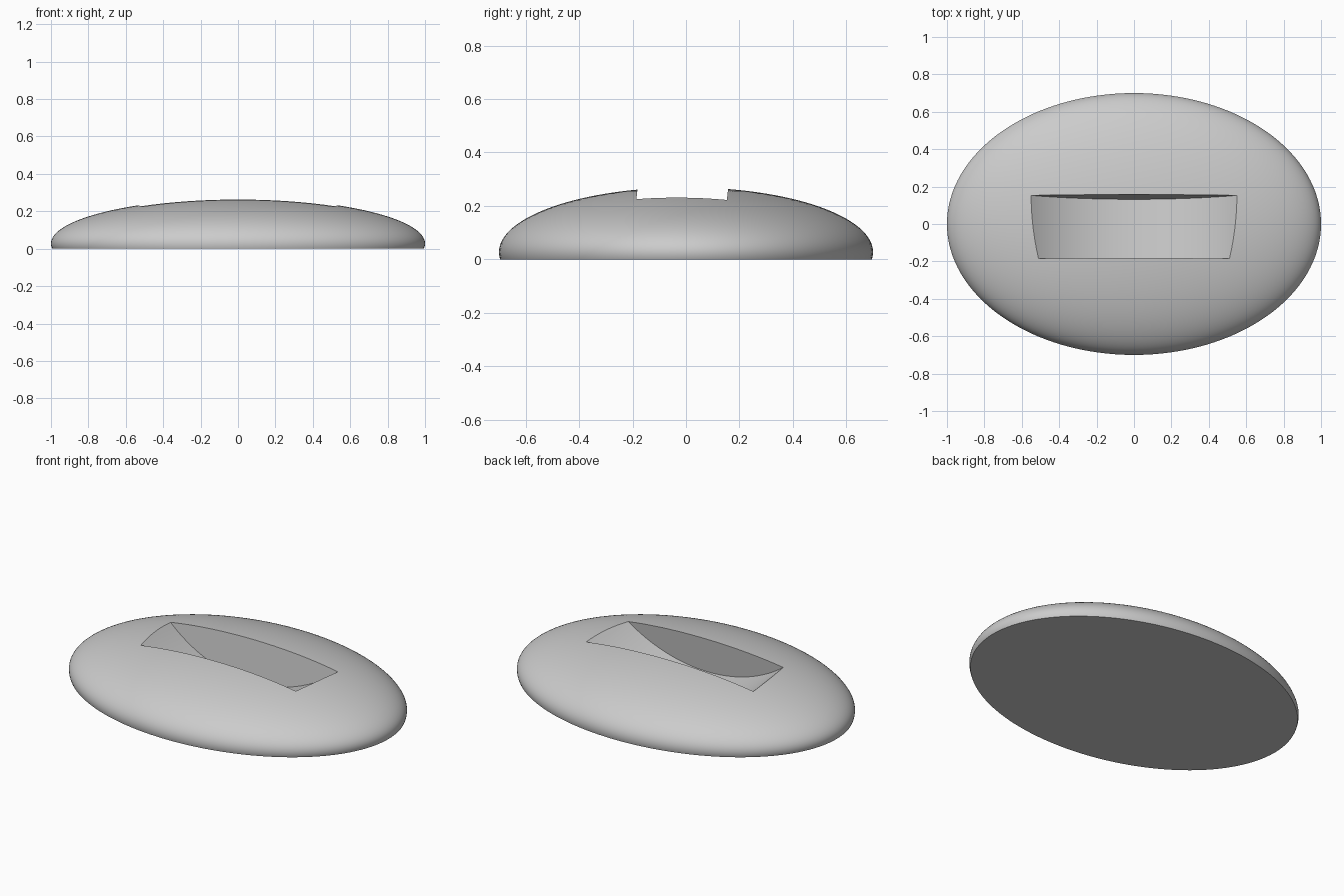
import bpy, bmesh, math
from mathutils import Matrix, Vector

default = bpy.data.objects.get("Cube")
if default:
    bpy.data.objects.remove(default, do_unlink=True)

grey = bpy.data.materials.new("Plain grey")
grey.use_nodes = True
colour = (0.6, 0.6, 0.6, 1)
grey.diffuse_color = colour
grey.node_tree.nodes["Principled BSDF"].inputs["Base Color"].default_value = colour


def add_object(name, bm):
    mesh = bpy.data.meshes.new(name)
    bmesh.ops.recalc_face_normals(bm, faces=bm.faces[:])
    bm.to_mesh(mesh)
    bm.free()
    mesh.materials.append(grey)
    obj = bpy.data.objects.new(name, mesh)
    bpy.context.collection.objects.link(obj)
    return obj


# Flattened oval pebble, sliced flat just below its widest level
bm = bmesh.new()
bmesh.ops.create_uvsphere(bm, u_segments=128, v_segments=64, radius=1)
bmesh.ops.scale(bm, vec=(1, 0.7, 0.242), verts=bm.verts)
bmesh.ops.translate(bm, vec=(0, 0, 0.027), verts=bm.verts)
cut = bmesh.ops.bisect_plane(bm, geom=bm.verts[:] + bm.edges[:] + bm.faces[:],
                             plane_co=(0, 0, 0), plane_no=(0, 0, 1), clear_inner=True)
rim = [e for e in cut["geom_cut"] if isinstance(e, bmesh.types.BMEdge)]
bmesh.ops.contextual_create(bm, geom=rim)
body = add_object("pebble_stand", bm)

# Leaning disc that hollows out the round-bottomed slot
lean = math.radians(6)
bm = bmesh.new()
bmesh.ops.create_cone(bm, cap_ends=True, segments=128, radius1=0.85, radius2=0.85, depth=0.337)
bmesh.ops.rotate(bm, verts=bm.verts, matrix=Matrix.Rotation(math.pi / 2 - lean, 3, "X"))
axis = Vector((0, math.cos(lean), -math.sin(lean)))
up = Vector((0, math.sin(lean), math.cos(lean)))
bmesh.ops.translate(bm, vec=axis * -0.0395 + up * 0.884, verts=bm.verts)
cutter = add_object("slot_cutter", bm)
cutter.hide_render = True

slot = body.modifiers.new("slot", "BOOLEAN")
slot.operation = "DIFFERENCE"
slot.solver = "EXACT"
slot.object = cutter

bpy.ops.object.select_all(action="DESELECT")
body.select_set(True)
bpy.context.view_layer.objects.active = body
bpy.ops.object.modifier_apply(modifier=slot.name)
bpy.data.objects.remove(cutter, do_unlink=True)

# Smooth dome and slot floor, crisp rims
bpy.ops.object.shade_smooth_by_angle(angle=math.radians(20))
